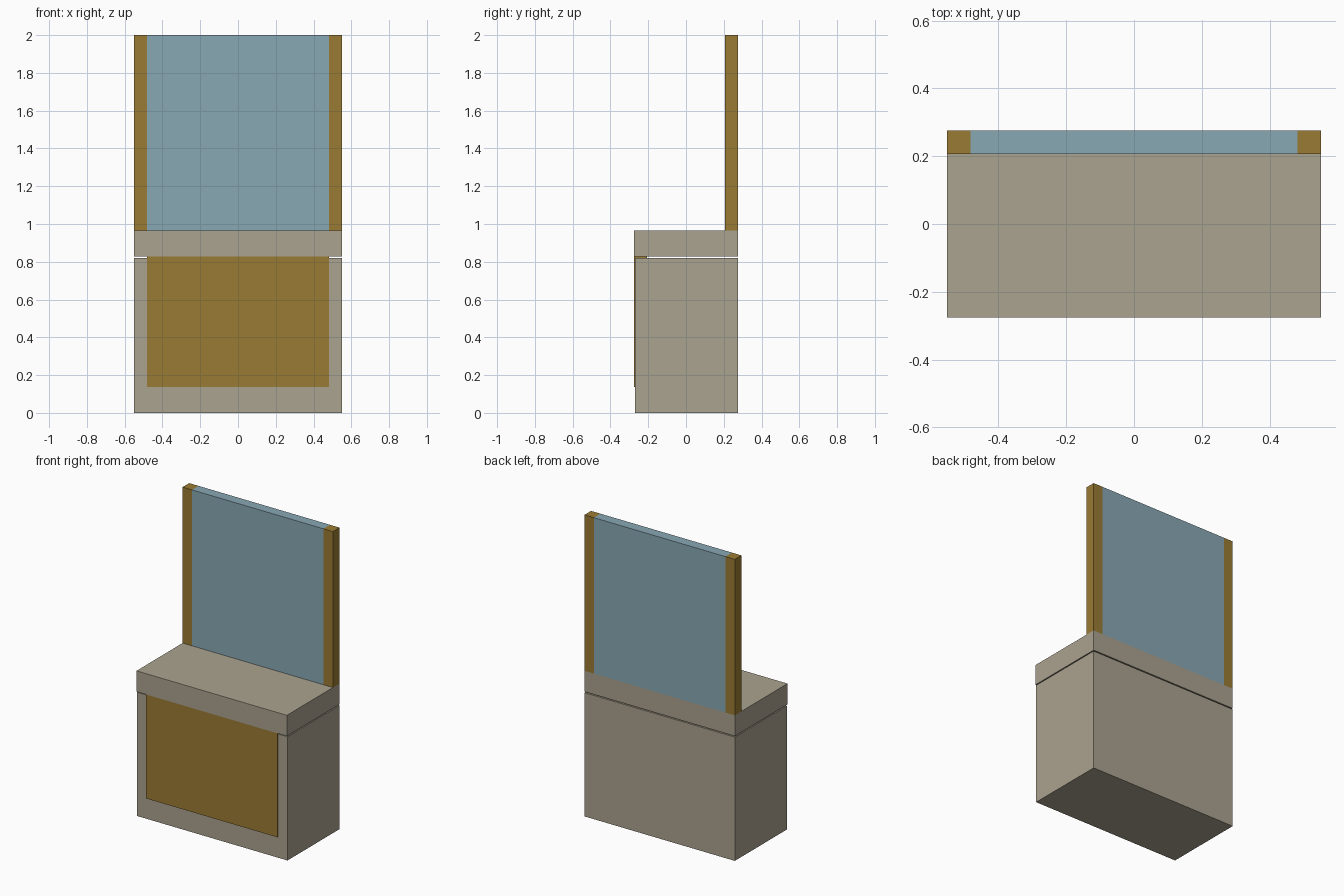
import bpy

if "Cube" in bpy.data.objects:
    bpy.data.objects.remove(bpy.data.objects["Cube"])

U = 2 / 29  # the model sits on a grid 29 units high


def material(name, rgb):
    m = bpy.data.materials.new(name)
    m.diffuse_color = (*rgb, 1)
    m.use_nodes = True
    m.node_tree.nodes["Principled BSDF"].inputs["Base Color"].default_value = m.diffuse_color
    return m


STONE = material("beige stone", (0.407, 0.366, 0.279))
WOOD = material("golden wood", (0.323, 0.198, 0.033))
GLASS = material("blue glass", (0.25, 0.392, 0.456))


def box(name, lo, hi, mat):
    """Box between two corners given in grid units."""
    bpy.ops.mesh.primitive_cube_add(size=1)
    ob = bpy.context.object
    ob.name = name
    ob.location = [(a + b) / 2 * U for a, b in zip(lo, hi)]
    ob.scale = [(b - a) * U for a, b in zip(lo, hi)]
    bpy.ops.object.transform_apply(location=True, rotation=False, scale=True)
    ob.data.materials.append(mat)
    return ob


# Cabinet, set back slightly from the panel and below the counter
box("cabinet_body", (-8, -3.9, 0), (8, 4, 11.9), STONE)
box("front_panel", (-7, -4, 2), (7, -3, 12), WOOD)
box("counter_top", (-8, -4, 12), (8, 4, 14), STONE)

# Mirror standing between two posts at the back edge
box("mirror", (-7, 3, 14), (7, 4, 29), GLASS)
for side, x in (("left", -8), ("right", 7)):
    box(f"{side}_post", (x, 3, 14), (x + 1, 4, 29), WOOD)
